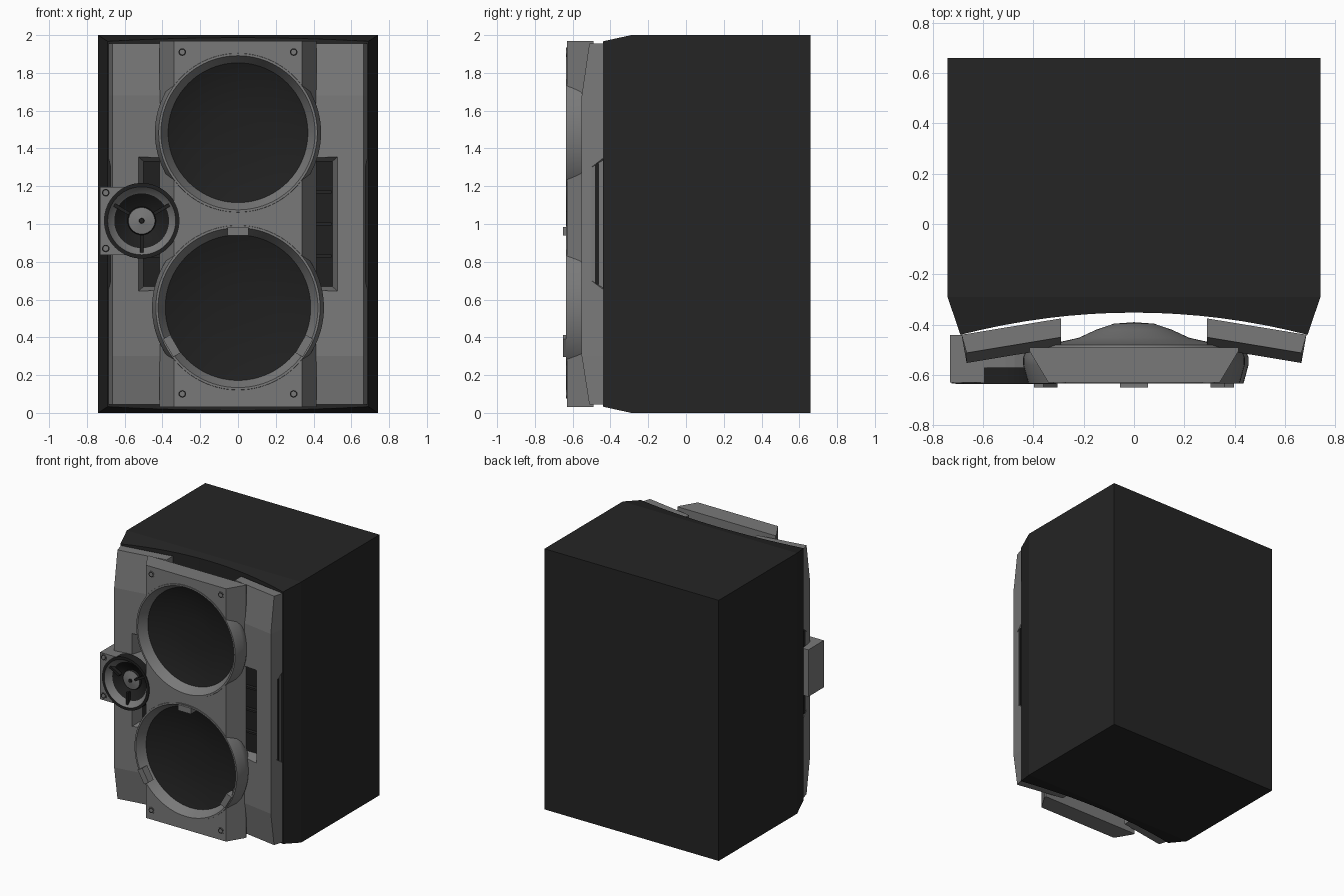
import bpy, bmesh, math
from mathutils import Vector

if "Cube" in bpy.data.objects:
    bpy.data.objects.remove(bpy.data.objects["Cube"])


def material(name, r, g, b):
    m = bpy.data.materials.new(name)
    m.use_nodes = True
    m.diffuse_color = (r, g, b, 1)
    m.node_tree.nodes["Principled BSDF"].inputs["Base Color"].default_value = (r, g, b, 1)
    return m


BLACK = material("cabinet black", 0.018, 0.018, 0.018)
GREY = material("panel grey", 0.19, 0.19, 0.19)
DARK = material("cone black", 0.014, 0.014, 0.014)


def finish(name, bm, mats, smooth=False):
    bmesh.ops.remove_doubles(bm, verts=bm.verts[:], dist=0.0005)
    bmesh.ops.recalc_face_normals(bm, faces=bm.faces[:])
    me = bpy.data.meshes.new(name)
    bm.to_mesh(me)
    bm.free()
    for m in mats:
        me.materials.append(m)
    ob = bpy.data.objects.new(name, me)
    bpy.context.collection.objects.link(ob)
    if smooth:
        bpy.ops.object.select_all(action="DESELECT")
        ob.select_set(True)
        bpy.context.view_layer.objects.active = ob
        bpy.ops.object.shade_smooth_by_angle(angle=math.radians(30))
    return ob


def loft(name, sections, mat):
    """Skin a row of matching cross-sections and cap both ends."""
    bm = bmesh.new()
    rings = [[bm.verts.new(p) for p in s] for s in sections]
    n = len(rings[0])
    for a, b in zip(rings, rings[1:]):
        for i in range(n):
            j = (i + 1) % n
            bm.faces.new((a[i], a[j], b[j], b[i]))
    bm.faces.new(rings[0])
    bm.faces.new(rings[-1])
    return finish(name, bm, [mat])


def lathe(name, x, z, profile, mats, pick=None, steps=64):
    """Spin (radius, y) points around an axis running front to back."""
    bm = bmesh.new()
    rings = []
    for k in range(steps):
        a = 2 * math.pi * k / steps
        rings.append([bm.verts.new((x + r * math.cos(a), y, z + r * math.sin(a)))
                      for r, y in profile])
    for k in range(steps):
        a, b = rings[k], rings[(k + 1) % steps]
        for i in range(len(profile) - 1):
            f = bm.faces.new((a[i], a[i + 1], b[i + 1], b[i]))
            f.material_index = pick[i] if pick else 0
    return finish(name, bm, mats, True)


def box(name, center, size, mat, angle=0):
    bm = bmesh.new()
    bmesh.ops.create_cube(bm, size=1)
    bmesh.ops.scale(bm, vec=Vector(size), verts=bm.verts[:])
    ob = finish(name, bm, [mat])
    ob.location = center
    ob.rotation_euler.y = angle
    return ob


def cut(ob, cutter):
    cutter.hide_render = True
    cutter.hide_set(True)
    mod = ob.modifiers.new("cut", "BOOLEAN")
    mod.object = cutter
    mod.solver = "EXACT"


# Cabinet: bevelled front edges and a hollowed front
def cabinet_section(x, front):
    d = 0.22 * max(0, -0.29 - front)
    return [(x, 0.66, 0), (x, 0.66, 2), (x, -0.29, 2),
            (x, front, 2 - d), (x, front, d), (x, -0.29, 0)]


sections = [cabinet_section(-0.74, -0.291)]
for i in range(17):
    x = -0.69 + 1.38 * i / 16
    sections.append(cabinet_section(x, -0.352 - 0.088 * (x / 0.69) ** 2))
sections.append(cabinet_section(0.74, -0.291))
loft("cabinet", sections, BLACK)

# Angled side wings with vents
for side, s in (("left", 1), ("right", -1)):
    rows = []
    for z, front in ((0.045, 0.04), (0.3, 0), (1.68, 0), (1.955, 0.04)):
        rows.append([(s * 0.29, -0.375, z), (s * 0.685, -0.44, z),
                     (s * 0.665, -0.552 + front, z), (s * 0.29, -0.49 + front, z)])
    wing = loft(side + "_wing", rows, GREY)
    slot = []
    for y, x, h in ((-0.60, 0.55, 0.375), (-0.36, 0.475, 0.31)):
        slot.append([(s * 0.35, y, 1 - h), (s * x, y, 1 - h),
                     (s * x, y, 1 + h), (s * 0.35, y, 1 + h)])
    cut(wing, loft(side + "_vent_cutter", slot, GREY))
    box(side + "_vent_back", (s * 0.43, -0.44, 1), (0.14, 0.008, 0.66), DARK)
    for z in (0.83, 1.0, 1.17):
        box(side + "_vent_rib", (s * 0.43, -0.455, z), (0.13, 0.03, 0.015), BLACK)
    # shallow notch and dark slit in the outer edge
    notch = []
    for x, lo, h in ((0.673, -0.50, 0.33), (0.72, -0.515, 0.36)):
        notch.append([(s * x, lo, 1 - h + 0.03), (s * x, -0.42, 1 - h - 0.02),
                      (s * x, -0.42, 1 + h + 0.02), (s * x, lo, 1 + h - 0.03)])
    cut(wing, loft(side + "_notch_cutter", notch, GREY))
    box(side + "_edge_slit", (s * 0.672, -0.472, 1), (0.008, 0.022, 0.64), DARK)

# Central baffle with sloped sides
rows = []
for z in (0.03, 1.97):
    rows.append([(-0.415, -0.49, z), (-0.415, -0.505, z), (-0.34, -0.63, z),
                 (0.34, -0.63, z), (0.415, -0.505, z), (0.415, -0.49, z)])
baffle = loft("baffle", rows, GREY)

# Woofers: domed back, flared ring, dished cone
for name, z, rim, cone in (("upper", 1.483, 0.42, 0.37), ("lower", 0.557, 0.435, 0.385)):
    profile = [(0, -0.39), (0.08, -0.396), (0.15, -0.42), (0.22, -0.452), (0.3, -0.47),
               (rim, -0.48), (rim + 0.02, -0.53), (rim + 0.02, -0.56), (rim, -0.634),
               (rim - 0.012, -0.634), (cone, -0.565), (0.27, -0.525), (0.12, -0.51), (0, -0.505)]
    pick = [0] * 10 + [1] * 3
    lathe(name + "_woofer", 0, z, profile, [GREY, DARK], pick, 96)
    hole = lathe(name + "_woofer_cutter", 0, z,
                 [(0, -0.7), (rim - 0.005, -0.7), (rim - 0.005, -0.4), (0, -0.4)], [GREY])
    cut(baffle, hole)

# Clips on the lower ring
for deg in (90, 210, 330):
    a = math.radians(deg)
    box("ring_clip", (0.405 * math.cos(a), -0.62, 0.557 + 0.405 * math.sin(a)),
        (0.11, 0.06, 0.045), GREY, math.pi / 2 - a)

# Tweeter housing: square outside, round inside
tx, tz = -0.51, 1.017
outline = [(-0.73, tz + 0.18), (-0.73, tz - 0.18)]
for i in range(17):
    a = -math.pi / 2 + math.pi * i / 16
    outline.append((tx + 0.18 * math.cos(a), tz + 0.18 * math.sin(a)))
housing = loft("tweeter_housing", [[(x, y, z) for x, z in outline] for y in (-0.44, -0.63)], GREY)
bore = lathe("tweeter_cutter", tx, tz,
             [(0, -0.7), (0.178, -0.7), (0.178, -0.5), (0, -0.5)], [GREY])
cut(housing, bore)
cut(baffle, bore)
lathe("tweeter", tx, tz,
      [(0.2, -0.57), (0.2, -0.636), (0.18, -0.636), (0.145, -0.59), (0.075, -0.55),
       (0.07, -0.565), (0.014, -0.575), (0.012, -0.585), (0, -0.585)],
      [GREY, DARK], [1, 1, 0, 1, 1, 0, 1, 1])

# Three spokes across the tweeter
for deg in (30, 150, 270):
    a = math.radians(deg)
    box("tweeter_spoke", (tx + 0.13 * math.cos(a), -0.605, tz + 0.13 * math.sin(a)),
        (0.11, 0.03, 0.018), DARK, -a)

# Screws with dark recessed rings
spots = [(x, z) for x in (-0.295, 0.295) for z in (0.1, 1.91)]
spots += [(-0.7, 0.87), (-0.7, 1.165)]
for x, z in spots:
    lathe("screw", x, z, [(0.025, -0.629), (0.025, -0.634), (0.02, -0.634), (0.015, -0.632),
                          (0.012, -0.634), (0, -0.634)],
          [GREY, DARK], [0, 0, 1, 0, 0], 20)
